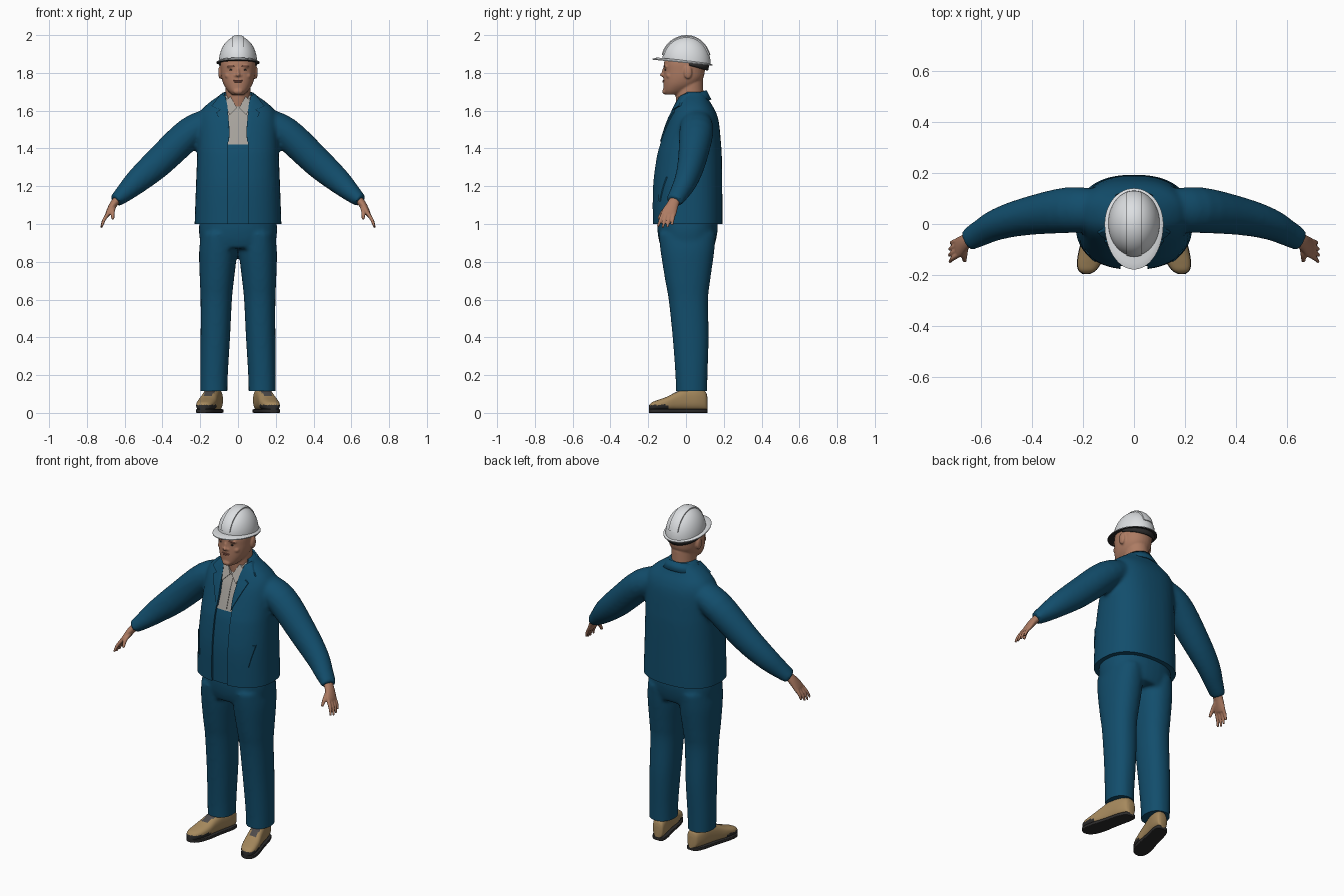
import bpy, bmesh
from math import sin, cos, pi, radians
from mathutils import Vector, Matrix

if "Cube" in bpy.data.objects:
    bpy.data.objects.remove(bpy.data.objects["Cube"])


def material(name, *rgb):
    m = bpy.data.materials.new(name)
    m.use_nodes = True
    m.diffuse_color = (*rgb, 1)
    m.node_tree.nodes["Principled BSDF"].inputs["Base Color"].default_value = (*rgb, 1)
    return m


BLUE = material("work_blue", .006, .075, .15)
SKIN = material("skin", .42, .2, .125)
LIPS = material("lip_brown", .27, .1, .07)
GREY = material("shirt_grey", .38, .36, .33)
WHITE = material("helmet_white", .72, .74, .76)
TAN = material("boot_tan", .38, .25, .11)
DARK = material("rubber_dark", .025, .024, .024)
LACE = material("lace_grey", .075, .07, .07)


# ---------- helpers ----------
def refine(rows, k=4):
    """Smooth interpolation between rows of numbers."""
    out, last = [], len(rows) - 1
    for i in range(last):
        p = [rows[max(0, min(last, i + d))] for d in (-1, 0, 1, 2)]
        for t in (j / k for j in range(k)):
            out.append([b + .5 * t * (c - a + t * (2*a - 5*b + 4*c - d + t * (3*(b - c) + d - a)))
                        for a, b, c, d in zip(*p)])
    return out + [list(rows[-1])]


def skin(bm, loops):
    loops = [[bm.verts.new(v) for v in loop] for loop in loops]
    for l, m in zip(loops, loops[1:]):
        for i in range(len(l)):
            bm.faces.new((l[i], l[i - 1], m[i - 1], m[i]))
    bm.faces.new(loops[0])
    bm.faces.new(loops[-1])


def oval(c, a, b, power=2, n=36):
    def soft(v):
        return (1 if v > 0 else -1) * abs(v) ** (2 / power)
    return [c + a * soft(cos(2*pi*i/n)) + b * soft(sin(2*pi*i/n)) for i in range(n)]


def stack(bm, rows, s=1, power=2):
    """Level sections: height, centre x, half width, front y, back y."""
    skin(bm, [oval(Vector((s*cx, (y0 + y1)/2, z)), Vector((rx, 0, 0)), Vector((0, (y1 - y0)/2, 0)), power)
              for z, cx, rx, y0, y1 in refine(rows)])


def tube(bm, rows, s=1, n=20):
    """Path sections: x, y, z, radius along y, radius across."""
    rows = refine(rows)
    pts = [Vector((s*r[0], r[1], r[2])) for r in rows]
    loops = []
    for i, r in enumerate(rows):
        t = (pts[min(i + 1, len(pts) - 1)] - pts[max(i - 1, 0)]).normalized()
        side = (Vector((0, 1, 0)) - t * t.y).normalized()
        loops.append(oval(pts[i], side * r[3], t.cross(side) * r[4], 2, n))
    skin(bm, loops)


def ball(bm, at, size):
    bmesh.ops.create_uvsphere(bm, u_segments=20, v_segments=12, radius=1,
                              matrix=Matrix.Translation(at) @ Matrix.Diagonal((*size, 1)))


def apply(obj):
    dg = bpy.context.evaluated_depsgraph_get()
    mesh = bpy.data.meshes.new_from_object(obj.evaluated_get(dg))
    obj.modifiers.clear()
    obj.data = mesh


def prism(points, y0, y1, both=False):
    """Cutter: outline in x and z pushed through along y."""
    if both:
        points = points + [(-x, z) for x, z in reversed(points)]
    bm = bmesh.new()
    skin(bm, [[Vector((x, y, z)) for x, z in points] for y in (y0, y1)])
    return build("cutter", bm, None)


def build(name, bm, mats, voxel=0, smooth=6, grow=0, cut=(), keep=None, rule=None):
    bmesh.ops.recalc_face_normals(bm, faces=bm.faces)
    mesh = bpy.data.meshes.new(name)
    bm.to_mesh(mesh)
    bm.free()
    obj = bpy.data.objects.new(name, mesh)
    bpy.context.collection.objects.link(obj)
    if voxel:
        m = obj.modifiers.new("blend", "REMESH")
        m.mode, m.voxel_size = "VOXEL", voxel
        m = obj.modifiers.new("soften", "SMOOTH")
        m.factor, m.iterations = .5, smooth
    if grow:
        m = obj.modifiers.new("grow", "DISPLACE")
        m.strength, m.mid_level = grow, 0
    cutters = [(c, "DIFFERENCE") for c in cut] + ([(keep, "INTERSECT")] if keep else [])
    for c, op in cutters:
        m = obj.modifiers.new("cut", "BOOLEAN")
        m.object, m.operation, m.solver = c, op, "EXACT"
    if obj.modifiers:
        apply(obj)
    for c, op in cutters:
        bpy.data.objects.remove(c)
    obj.data.materials.clear()
    if mats:
        for m in mats if isinstance(mats, list) else [mats]:
            obj.data.materials.append(m)
        for f in obj.data.polygons:
            f.material_index = int(rule(f)) if rule else 0
        obj.data.shade_smooth()
        obj.data.set_sharp_from_angle(angle=radians(40))
    else:
        obj.hide_render = True
    return obj


def patch(name, source, mat, outline, s, grow):
    """Thin cloth piece that follows the surface of another part."""
    bm = bmesh.new()
    bm.from_mesh(source.data)
    return build(name, bm, mat, grow=grow, keep=prism([(s*x, z) for x, z in outline], -.3, .02))


SIDES = ((1, "left"), (-1, "right"))

# ---------- jacket with sleeves ----------
torso = [(.95, 0, .23, -.176, .191), (1, 0, .23, -.178, .193), (1.2, 0, .223, -.177, .192),
         (1.35, 0, .217, -.158, .19), (1.42, 0, .215, -.14, .186), (1.54, 0, .21, -.1, .174),
         (1.6, 0, .195, -.072, .155), (1.645, 0, .15, -.052, .128), (1.68, 0, .1, -.037, .112),
         (1.7, 0, .078, -.025, .102)]
sleeve = [(.12, .05, 1.55, .08, .07), (.25, .055, 1.485, .09, .084), (.42, .03, 1.327, .074, .08),
          (.53, 0, 1.23, .062, .067), (.6, -.035, 1.165, .052, .05), (.65, -.062, 1.122, .045, .035)]
bm = bmesh.new()
stack(bm, torso, power=2.4)
for s, side in SIDES:
    tube(bm, sleeve, s, 28)
hem = prism([(-.5, .5), (.5, .5), (.5, 1), (-.5, 1)], -.4, .4)
opening = prism([(.052, .9), (.052, 1.42), (.05, 1.5), (.06, 1.62), (.072, 1.68), (.08, 1.8)], -.4, 0, True)
jacket = build("jacket", bm, BLUE, voxel=.011, cut=(hem, opening))

# ---------- shirt and inner front ----------
bm = bmesh.new()
stack(bm, [(z, cx, rx - .012, y0 + .012, y1 - .012) for z, cx, rx, y0, y1 in torso[1:-1]], power=2.4)
shirt = build("shirt", bm, [BLUE, GREY], rule=lambda f: f.center.z > 1.42)

for s, side in SIDES:
    patch(side + "_lapel", jacket, BLUE,
          [(.04, 1.42), (.115, 1.59), (.095, 1.605), (.14, 1.625), (.09, 1.69), (.04, 1.66)], s, .007)
    patch(side + "_pocket_welt", jacket, BLUE,
          [(.15, 1.12), (.165, 1.12), (.192, 1.25), (.177, 1.25)], s, .004)
    patch(side + "_shirt_collar", shirt, GREY,
          [(.006, 1.615), (.045, 1.575), (.07, 1.65), (.04, 1.675)], s, .014)
patch("shirt_placket", shirt, GREY, [(-.012, 1.43), (.012, 1.43), (.012, 1.61), (-.012, 1.61)], 1, .003)


def band(name, mat, span, top, bottom, thick):
    """Strip around the back; top and bottom give a point for each angle."""
    angles = [radians(-span + 2*span*i/32) for i in range(33)]
    bm = bmesh.new()
    rows = [[bm.verts.new(edge(a)) for a in angles] for edge in (top, bottom)]
    for i in range(32):
        bm.faces.new((rows[0][i], rows[0][i + 1], rows[1][i + 1], rows[1][i]))
    obj = build(name, bm, mat)
    m = obj.modifiers.new("thickness", "SOLIDIFY")
    m.thickness, m.offset = thick, 0
    return obj


band("jacket_collar", BLUE, 130,
     lambda a: (.082*sin(a), .025 + .08*cos(a), 1.682 + .024*cos(a)),
     lambda a: (.122*sin(a), .022 + .108*cos(a), 1.642 + .016*cos(a)), .009)

# ---------- trousers ----------
bm = bmesh.new()
stack(bm, [(.87, 0, .19, -.13, .145), (.92, 0, .203, -.145, .16), (.98, 0, .207, -.152, .168),
           (1.04, 0, .2, -.15, .165)], power=2.3)
for s, side in SIDES:
    stack(bm, [(.07, .128, .071, -.052, .111), (.2, .127, .073, -.056, .114), (.4, .12, .078, -.071, .12),
               (.6, .115, .083, -.092, .117), (.7, .112, .09, -.11, .128), (.85, .106, .1, -.134, .149),
               (.95, .105, .09, -.145, .158)], s, 2.2)
build("trousers", bm, BLUE, voxel=.011, cut=(prism([(-.5, -.2), (.5, -.2), (.5, .115), (-.5, .115)], -.4, .4),))


# ---------- boots ----------
def boot_x(y):
    return .125 + .24 * (.06 - y)


foot = [(.113, .018, .08), (.102, .034, .11), (.06, .043, .128), (0, .044, .128), (-.05, .046, .108),
        (-.1, .05, .082), (-.15, .046, .064), (-.18, .034, .052), (-.195, .014, .036)]
for s, side in SIDES:
    def boot_rule(f, s=s):
        c = f.center
        if c.y < -.09 and c.z < .042:
            return 1
        tongue = -.095 < c.y < -.03 and f.normal.z > .3 and abs(c.x - s*boot_x(c.y)) < .024
        return 2 if tongue else 0
    bm = bmesh.new()
    skin(bm, [oval(Vector((s*boot_x(y), y, .008 + h/2)), Vector((w, 0, 0)), Vector((0, 0, h/2 - .004)), 2.6)
              for y, w, h in refine(foot, 6)])
    build(side + "_boot", bm, [TAN, DARK, LACE], rule=boot_rule)
    bm = bmesh.new()
    skin(bm, [oval(Vector((s*boot_x(y), y, .01)), Vector((w + .002, 0, 0)), Vector((0, 0, .01)), 8)
              for y, w, h in refine(foot)])
    build(side + "_sole", bm, DARK)

# ---------- hands ----------
for s, side in SIDES:
    bm = bmesh.new()
    tube(bm, [(.635, -.055, 1.135, .028, .022), (.662, -.072, 1.1, .032, .02),
              (.685, -.09, 1.06, .04, .015), (.692, -.095, 1.045, .036, .011)], s)
    for k, length in ((-1.5, .92), (-.5, 1), (.5, .95), (1.5, .8)):
        x, y, z = .688, -.093 + .019*k, 1.055
        tube(bm, [(x, y, z, .0105, .011), (x + .024*length, y - .01 + .003*k, z - .038*length, .009, .009),
                  (x + .036*length, y - .018 + .006*k, z - .075*length, .006, .006)], s, 12)
    tube(bm, [(.658, -.08, 1.095, .012, .014), (.664, -.122, 1.065, .011, .012),
              (.662, -.146, 1.025, .007, .008)], s, 12)
    build(side + "_hand", bm, SKIN, voxel=.0045, smooth=2)

# ---------- head ----------
bm = bmesh.new()
stack(bm, [(1.58, 0, .07, -.045, .095), (1.65, 0, .067, -.053, .095), (1.7, 0, .066, -.055, .092),
           (1.76, 0, .066, -.05, .09)])
stack(bm, [(1.685, 0, .032, -.108, -.03), (1.703, 0, .052, -.118, .01), (1.735, 0, .074, -.12, .06),
           (1.77, 0, .086, -.12, .09), (1.81, 0, .091, -.118, .1), (1.86, 0, .091, -.115, .105),
           (1.92, 0, .07, -.085, .08)], power=2.2)
ball(bm, (0, -.114, 1.805), (.009, .014, .026))
ball(bm, (0, -.122, 1.79), (.012, .017, .011))
ball(bm, (0, -.112, 1.702), (.026, .014, .016))
for s, side in SIDES:
    ball(bm, (s*.014, -.115, 1.787), (.009, .01, .008))
    ball(bm, (s*.035, -.105, 1.834), (.026, .013, .008))
    ball(bm, (s*.048, -.088, 1.785), (.022, .018, .018))
    ball(bm, (s*.094, .01, 1.803), (.011, .022, .035))
build("head", bm, SKIN, voxel=.005, smooth=3)

bm = bmesh.new()
ball(bm, (0, -.117, 1.76), (.025, .0065, .004))
ball(bm, (0, -.117, 1.753), (.021, .0075, .005))
build("lips", bm, LIPS)
for s, side in SIDES:
    bm = bmesh.new()
    ball(bm, (s*.034, -.107, 1.816), (.012, .0065, .005))
    build(side + "_eye", bm, DARK)
    bm = bmesh.new()
    ball(bm, (s*.036, -.114, 1.836), (.02, .006, .0035))
    build(side + "_eyebrow", bm, LIPS)


# ---------- hard hat ----------
def rim_z(y):
    return 1.857 - .1 * y


def dome(bm, extra=0):
    loops = []
    for i in range(15):
        t = pi/2 * .985 * i/14
        loop = oval(Vector((0, .003, 0)), Vector(((.101 + extra)*cos(t), 0, 0)),
                    Vector((0, (.128 + extra)*cos(t), 0)), n=48)
        for v in loop:
            v.z = 1.857 + (rim_z(v.y) - 1.857)*(1 - sin(t)) + (.137 + extra)*sin(t)
        loops.append(loop)
    skin(bm, loops)


bm = bmesh.new()
dome(bm)
build("helmet_shell", bm, WHITE)
bm = bmesh.new()
dome(bm, .006)
build("helmet_ridge", bm, WHITE, keep=prism([(-.03, 1.895), (.03, 1.895), (.03, 2.1), (-.03, 2.1)], -.3, .3))

bm = bmesh.new()
loops = []
for scale, dz in ((1, -.005), (1, 0), (.86, .009)):
    loop = oval(Vector(), Vector((.115*scale, 0, 0)), Vector((0, .14*scale, 0)), n=48)
    for v in loop:
        if v.y < 0:
            v.y *= .178 / .14
        v.z = rim_z(v.y) + dz
    loops.append(loop)
skin(bm, loops)
build("helmet_brim", bm, [WHITE, DARK], rule=lambda f: f.normal.z < -.5)

band("helmet_strap", DARK, 85,
     lambda a: (.1*sin(a), .008 + .112*cos(a), 1.852 - .01*cos(a)),
     lambda a: (.097*sin(a), .008 + .106*cos(a), 1.842 - .03*cos(a)), .006)
